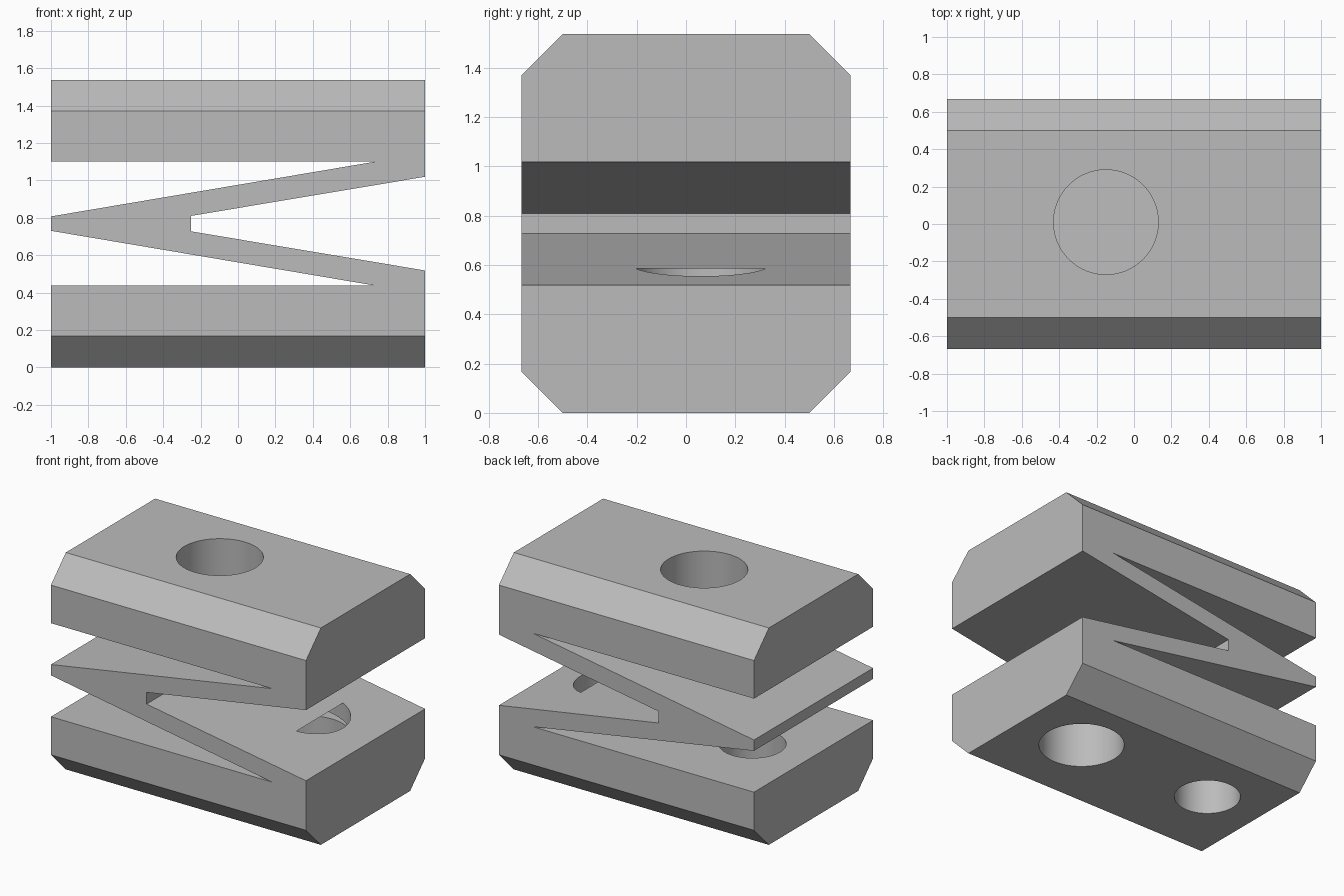
import bpy
import bmesh

cube = bpy.data.objects.get("Cube")
if cube:
    bpy.data.objects.remove(cube, do_unlink=True)

HEIGHT = 1.537
HALF_DEPTH = 0.667
CHAMFER = 0.167

grey = bpy.data.materials.new("plain grey")
grey.use_nodes = True
colour = (0.5, 0.5, 0.5, 1)
grey.diffuse_color = colour
grey.node_tree.nodes["Principled BSDF"].inputs["Base Color"].default_value = colour


def new_object(name, bm):
    bmesh.ops.recalc_face_normals(bm, faces=bm.faces)
    mesh = bpy.data.meshes.new(name)
    bm.to_mesh(mesh)
    bm.free()
    mesh.materials.append(grey)
    obj = bpy.data.objects.new(name, mesh)
    bpy.context.collection.objects.link(obj)
    return obj


# Lower half of the zigzag side profile, mirrored in height for the upper half
lower = [(-0.25, 0.727), (1, 0.518), (1, 0), (-1, 0),
         (-1, 0.437), (0.735, 0.437), (-1, 0.73)]
profile = lower + [(x, HEIGHT - z) for x, z in reversed(lower)]

# Spring block: extruded profile with chamfered long outer edges
bm = bmesh.new()
face = bm.faces.new([bm.verts.new((x, -HALF_DEPTH, z)) for x, z in profile])
extruded = bmesh.ops.extrude_face_region(bm, geom=[face])["geom"]
bmesh.ops.translate(bm, vec=(0, 2 * HALF_DEPTH, 0),
                    verts=[v for v in extruded if isinstance(v, bmesh.types.BMVert)])
bmesh.ops.recalc_face_normals(bm, faces=bm.faces)
outer = [e for e in bm.edges
         if abs(e.verts[0].co.x - e.verts[1].co.x) > 1.9
         and all(v.co.z < 0.01 or v.co.z > HEIGHT - 0.01 for v in e.verts)]
bmesh.ops.bevel(bm, geom=outer, offset=CHAMFER, segments=1, affect='EDGES')
block = new_object("spring_block", bm)


def drill(name, x, y, radius, bottom, top):
    """Cut a vertical round hole between two heights."""
    bm = bmesh.new()
    bmesh.ops.create_cone(bm, cap_ends=True, segments=64, radius1=radius,
                          radius2=radius, depth=top - bottom)
    bmesh.ops.translate(bm, vec=(x, y, (top + bottom) / 2), verts=bm.verts)
    cutter = new_object(name, bm)
    cutter.hide_render = True
    mod = block.modifiers.new(name, 'BOOLEAN')
    mod.operation = 'DIFFERENCE'
    mod.solver = 'EXACT'
    mod.object = cutter
    bpy.ops.object.modifier_apply(modifier=name)
    bpy.data.objects.remove(cutter, do_unlink=True)


bpy.ops.object.select_all(action='DESELECT')
bpy.context.view_layer.objects.active = block
block.select_set(True)

# Hole in the top block, and a large and a small hole from below
drill("top_hole", -0.15, 0.01, 0.28, 1.05, HEIGHT + 0.1)
drill("large_bottom_hole", 0.5, 0.06, 0.28, -0.1, 0.585)
drill("small_bottom_hole", -0.57, 0.07, 0.217, -0.1, 0.585)

bpy.ops.object.shade_smooth_by_angle(angle=0.5)
